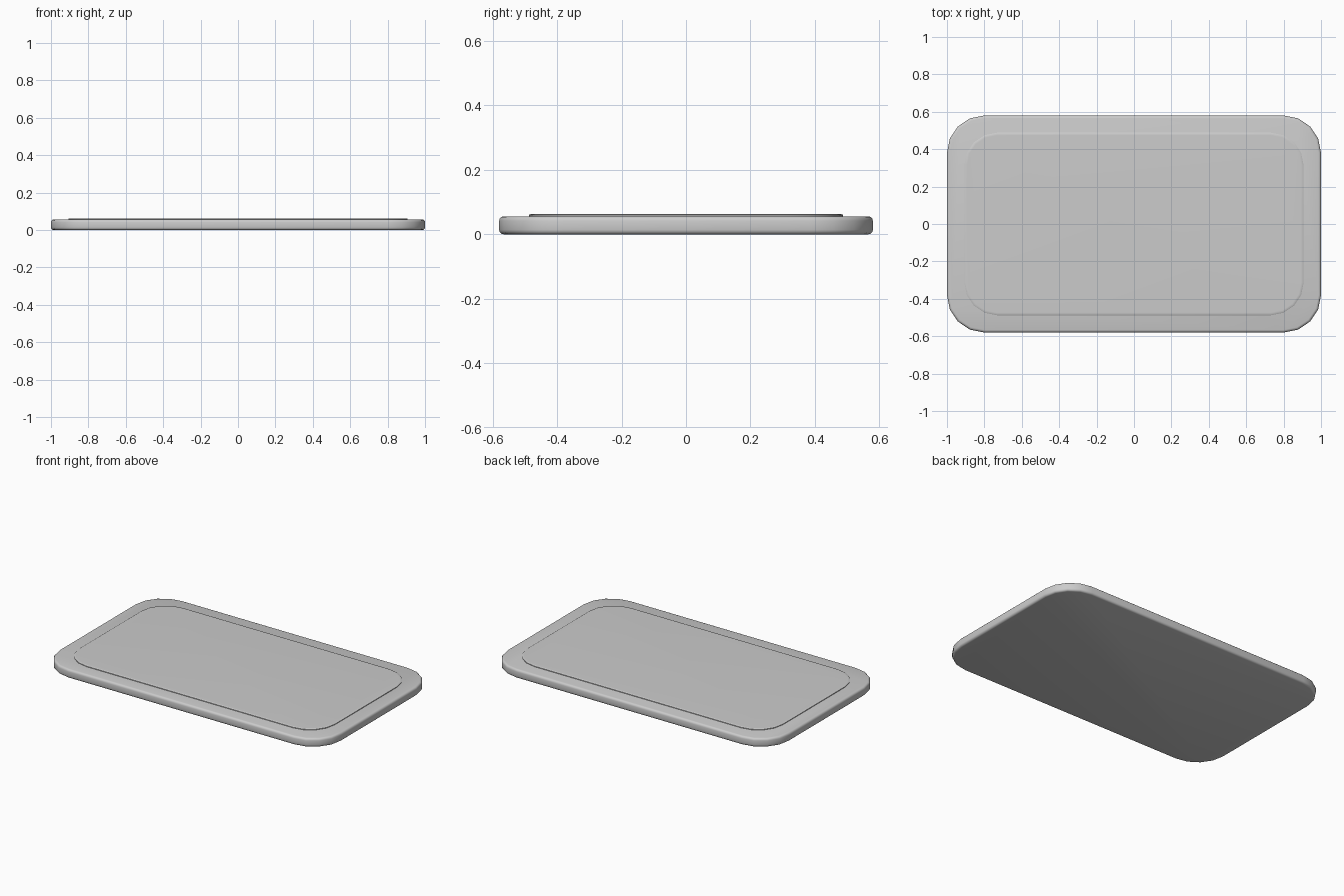
import bpy, bmesh, math

if "Cube" in bpy.data.objects:
    bpy.data.objects.remove(bpy.data.objects["Cube"])


def outline(hx, hy, r, seg=4):
    """Rounded rectangle as a list of xy points."""
    pts = []
    for k, (sx, sy) in enumerate([(1, 1), (-1, 1), (-1, -1), (1, -1)]):
        for i in range(seg + 1):
            a = math.pi / 2 * (k + i / seg)
            pts.append((sx * (hx - r) + r * math.cos(a), sy * (hy - r) + r * math.sin(a)))
    return pts


def rounded_slab(name, hx, hy, r, profile):
    """Stack rounded outlines from (inset, z) pairs and cap both ends."""
    bm = bmesh.new()
    rings = [[bm.verts.new((x, y, z)) for x, y in outline(hx - d, hy - d, r - d)]
             for d, z in profile]
    n = len(rings[0])
    for lo, hi in zip(rings, rings[1:]):
        for i in range(n):
            j = (i + 1) % n
            bm.faces.new((lo[i], lo[j], hi[j], hi[i]))
    bm.faces.new(rings[0][::-1])
    bm.faces.new(rings[-1])
    mesh = bpy.data.meshes.new(name)
    bm.to_mesh(mesh)
    bm.free()
    ob = bpy.data.objects.new(name, mesh)
    bpy.context.collection.objects.link(ob)
    bpy.ops.object.select_all(action='DESELECT')
    ob.select_set(True)
    bpy.context.view_layer.objects.active = ob
    bpy.ops.object.shade_smooth_by_angle(angle=math.radians(40))
    return ob


# Base plate with softly rounded upper and lower rims
b, top = 0.014, 0.056
arc = [(b * (1 - math.cos(t)), b * math.sin(t)) for t in (i * math.pi / 6 for i in range(4))]
base_profile = [(d, b - h) for d, h in reversed(arc)] + [(d, top - b + h) for d, h in arc]
rounded_slab("base_plate", 1.0, 0.58, 0.2, base_profile)

# Thin raised panel with a narrow eased border
rounded_slab("raised_panel", 0.907, 0.488, 0.175,
             [(0, 0.045), (0, 0.060), (0.004, 0.0622), (0.014, 0.0627)])
